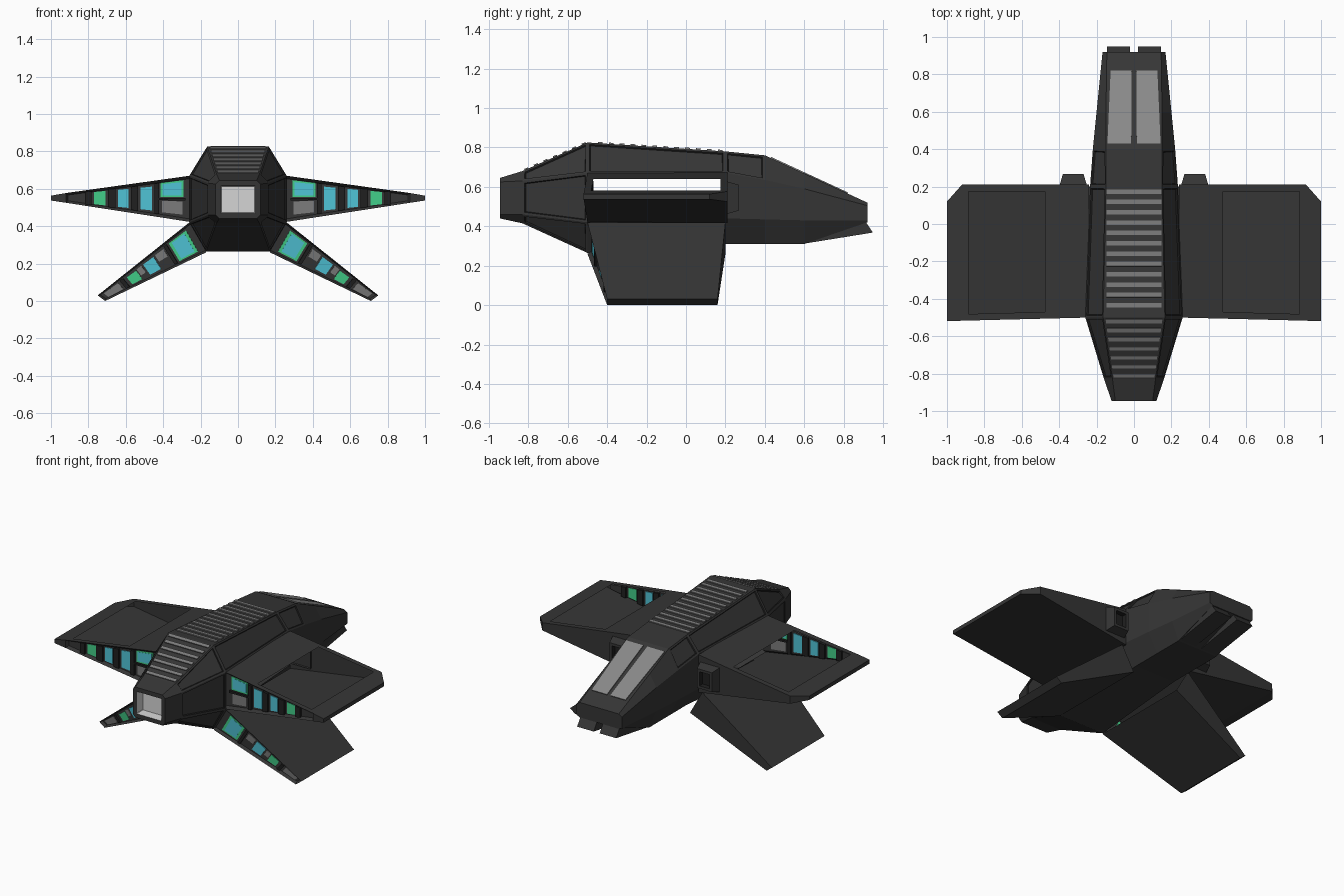
import bpy, bmesh
from mathutils import Vector as V

if "Cube" in bpy.data.objects:
    bpy.data.objects.remove(bpy.data.objects["Cube"])


def mat(name, c):
    m = bpy.data.materials.new(name)
    m.diffuse_color = (*c, 1)
    m.use_nodes = True
    m.node_tree.nodes["Principled BSDF"].inputs["Base Color"].default_value = m.diffuse_color
    return m


HULL = mat("charcoal hull", (0.036, 0.036, 0.036))
BLACK = mat("near black", (0.014, 0.014, 0.014))
GREY = mat("mid grey trim", (0.20, 0.20, 0.20))
GLASS = mat("canopy grey", (0.25, 0.25, 0.25))
LIGHT = mat("light grey exhaust", (0.66, 0.66, 0.66))
CYAN = mat("cyan glow", (0.08, 0.55, 0.68))
GREEN = mat("green glow", (0.055, 0.62, 0.25))


def finish(bm, name, mats, mirror=False, solid=0):
    bmesh.ops.recalc_face_normals(bm, faces=bm.faces[:])
    me = bpy.data.meshes.new(name)
    bm.to_mesh(me)
    bm.free()
    for m in mats:
        me.materials.append(m)
    ob = bpy.data.objects.new(name, me)
    bpy.context.collection.objects.link(ob)
    if solid:
        s = ob.modifiers.new("thickness", 'SOLIDIFY')
        s.thickness, s.offset = solid, 0
    if mirror:
        ob.modifiers.new("mirror", 'MIRROR')
    return ob


def loft(bm, sections):
    """Skin rings of points; returns faces[section][edge] and the vertex rings."""
    rings = [[bm.verts.new(p) for p in s] for s in sections]
    n = len(rings[0])
    faces = [[bm.faces.new((a[j], a[(j + 1) % n], b[(j + 1) % n], b[j])) for j in range(n)]
             for a, b in zip(rings, rings[1:])]
    return faces, rings


def add_plate(bm, pts, h):
    """Thin slab centred on a four-point outline."""
    p = [V(q) for q in pts]
    n = (p[2] - p[0]).cross(p[3] - p[1]).normalized() * h / 2
    _, r = loft(bm, [[q - n for q in p], [q + n for q in p]])
    bm.faces.new(r[0])
    bm.faces.new(r[1])


def plates(name, m, items, mirror=True):
    bm = bmesh.new()
    for pts, h in items:
        add_plate(bm, pts, h)
    finish(bm, name, [m], mirror)


# fuselage: (y, top half width, top z, side half width, upper z, lower z, bottom half width, bottom z)
SECT = [(-0.945, .10, .645, .12, .625, .46, .10, .44),
        (-0.83, .115, .68, .16, .63, .46, .115, .415),
        (-0.50, .165, .825, .26, .67, .42, .17, .265),
        (0.20, .15, .78, .235, .67, .44, .15, .31),
        (0.40, .15, .76, .22, .635, .435, .15, .31),
        (0.60, .15, .668, .20, .59, .43, .15, .31),
        (0.92, .145, .52, .168, .505, .43, .145, .42)]
bm = bmesh.new()
rings = []
for y, wt, zt, ws, zu, zl, wb, zb in SECT:
    half = [(wt, zt), (ws, zu), (ws, zl), (wb, zb)]
    rings.append([(x, y, z) for x, z in half] + [(-x, y, z) for x, z in reversed(half)])
faces, vr = loft(bm, rings)
tail = bm.faces.new(vr[0])
bm.faces.new(vr[-1])
bmesh.ops.recalc_face_normals(bm, faces=bm.faces[:])
# recessed glowing exhaust
bmesh.ops.inset_region(bm, faces=[tail], thickness=0.03)
r = bmesh.ops.inset_region(bm, faces=[tail], thickness=0.005, depth=-0.06)
for f in r["faces"] + [tail]:
    f.material_index = 2
# panel grooves on the sloped and side faces
panels = [faces[i][j] for i in (1, 2, 3) for j in (0, 6)] + [faces[1][j] for j in (1, 2, 4, 5)]
bmesh.ops.inset_individual(bm, faces=panels, thickness=0.016)
r = bmesh.ops.inset_individual(bm, faces=panels, thickness=0.006, depth=-0.007)
for f in r["faces"]:
    f.material_index = 1
# hull is open inside the wing roots
bmesh.ops.delete(bm, geom=[faces[2][1], faces[2][5]], context='FACES_ONLY')
finish(bm, "fuselage", [HULL, BLACK, LIGHT])

# ribs on the spine and on the tail slope
ribs = []
for i in range(12):
    y = -0.435 + i * 0.0553
    pts = [(s * 0.148, y + d, 0.825 - (y + d + 0.5) * 0.0643 + 0.002)
           for s, d in ((-1, -.012), (1, -.012), (1, .012), (-1, .012))]
    ribs.append((pts, 0.009))
for i in range(7):
    y = -0.81 + i * 0.0485
    pts = []
    for s, d in ((-1, -.01), (1, -.01), (1, .01), (-1, .01)):
        t = (y + d + 0.83) / 0.33
        pts.append((s * (0.108 + 0.045 * t), y + d, 0.68 + 0.145 * t + 0.002))
    ribs.append((pts, 0.009))
plates("spine_ribs", GREY, ribs, False)


# canopy windows
def slope(y):
    return 0.76 - (y - 0.4) * 0.24 / 0.52 + 0.002


plates("canopy_windows", GLASS, [([(.015, .43, slope(.43)), (.142, .43, slope(.43)),
                                   (.125, .82, slope(.82)), (.012, .82, slope(.82))], 0.008)])

# chin wedges under the nose
bm = bmesh.new()
_, r = loft(bm, [[(x, .60, .312), (x, .948, .368), (x, .91, .425), (x, .8, .42)] for x in (.022, .145)])
bm.faces.new(r[0])
bm.faces.new(r[1])
finish(bm, "chin_wedge", [HULL], True)


# upper wing shell
def wing_top(x):
    return 0.672 - (x - 0.24) * 0.1397


def wing_section(x, y0, y1, zb, zt):
    return [(x, y0, zb), (x, y0, zt), (x, y1, zt), (x, y1, zb)]


bm = bmesh.new()
faces, vr = loft(bm, [wing_section(.24, -.50, .21, .42, wing_top(.24)),
                      wing_section(.44, -.505, .21, .451, wing_top(.44)),
                      wing_section(.92, -.517, .21, .525, wing_top(.92)),
                      wing_section(1.0, -.52, .12, .537, .563)])
bm.faces.new(vr[-1])
bmesh.ops.recalc_face_normals(bm, faces=bm.faces[:])
bmesh.ops.inset_region(bm, faces=[faces[0][0], faces[1][0]], thickness=0.016, depth=-0.02)
hole = faces[1][1]
bmesh.ops.inset_region(bm, faces=[hole], thickness=0.05)
bmesh.ops.delete(bm, geom=[hole], context='FACES_ONLY')
finish(bm, "upper_wing", [HULL], True)


# frames round the wing opening
def frame(name, m, x0, x1, y0, y1, w, h, lift):
    bm = bmesh.new()
    f = bm.faces.new([bm.verts.new((x, y, wing_top(x) + lift)) for x, y in
                      ((x0, y0), (x1, y0 - .008), (x1 - .01, y1), (x0 + .008, y1))])
    bmesh.ops.inset_region(bm, faces=[f], thickness=w)
    bmesh.ops.delete(bm, geom=[f], context='FACES_ONLY')
    finish(bm, name, [m], True, h)


frame("opening_base", HULL, .45, .908, -.485, .187, .05, .012, .003)
frame("opening_trim", GREY, .465, .893, -.462, .17, .024, .018, .008)

# lower wing shell
bm = bmesh.new()
faces, vr = loft(bm, [[(.17, -.50, .26), (.26, -.50, .42), (.26, .20, .42), (.17, .20, .26)],
                      [(.71, -.40, 0), (.75, -.40, .03), (.75, .16, .03), (.71, .16, 0)]])
bm.faces.new(vr[-1])
bmesh.ops.recalc_face_normals(bm, faces=bm.faces[:])
bmesh.ops.inset_region(bm, faces=[faces[0][0]], thickness=0.011, depth=-0.02)
finish(bm, "lower_wing", [HULL], True)


# glowing cells and posts set in the recessed wing fronts
def cells(label, quad, spec):
    b0, t0, b1, t1 = [V(q) + V((0, 0.02, 0)) for q in quad]

    def at(u, v):
        return b0.lerp(b1, u).lerp(t0.lerp(t1, u), v)
    for part, m, h, rects in spec:
        plates(label + "_" + part, m, [([at(a, c), at(b, c), at(b, d), at(a, d)], h)
                                       for a, b, c, d in rects])


cells("upper", [(.24, -.50, .42), (.24, -.50, .672), (.92, -.517, .525), (.92, -.517, .577)], [
    ("green_cells", GREEN, .006, [(.075, .255, .54, .92), (.69, .78, .16, .84)]),
    ("cyan_cells", CYAN, .009, [(.09, .24, .58, .88), (.325, .415, .16, .84), (.51, .59, .16, .84)]),
    ("grey_cells", GREY, .008, [(.085, .245, .14, .44)]),
    ("posts", BLACK, .03, [(.27, .305, .08, .92), (.435, .49, .1, .9), (.61, .67, .1, .9),
                           (.80, .85, .1, .9), (.06, .27, .46, .52)])])
cells("lower", [(.17, -.50, .26), (.26, -.50, .42), (.71, -.40, 0), (.75, -.40, .03)], [
    ("green_cells", GREEN, .006, [(.06, .245, .13, .87), (.61, .71, .2, .75)]),
    ("cyan_cells", CYAN, .009, [(.085, .22, .18, .82), (.42, .53, .2, .8)]),
    ("grey_cells", GREY, .008, [(.31, .40, .5, .82), (.55, .60, .4, .8), (.80, .95, .22, .78)]),
    ("posts", BLACK, .025, [(.265, .295, .1, .9), (.74, .775, .15, .85)])])

# small rear pods with a dark socket
bm = bmesh.new()
faces, vr = loft(bm, [[(.25, .20, .46), (.40, .20, .46), (.40, .20, .63), (.25, .20, .63)],
                      [(.27, .268, .48), (.38, .268, .48), (.38, .268, .61), (.27, .268, .61)]])
cap = bm.faces.new(vr[1])
bmesh.ops.recalc_face_normals(bm, faces=bm.faces[:])
bmesh.ops.inset_region(bm, faces=[cap], thickness=0.025)
r = bmesh.ops.inset_region(bm, faces=[cap], thickness=0.003, depth=-0.03)
for f in r["faces"] + [cap]:
    f.material_index = 1
finish(bm, "rear_pod", [HULL, BLACK], True)
